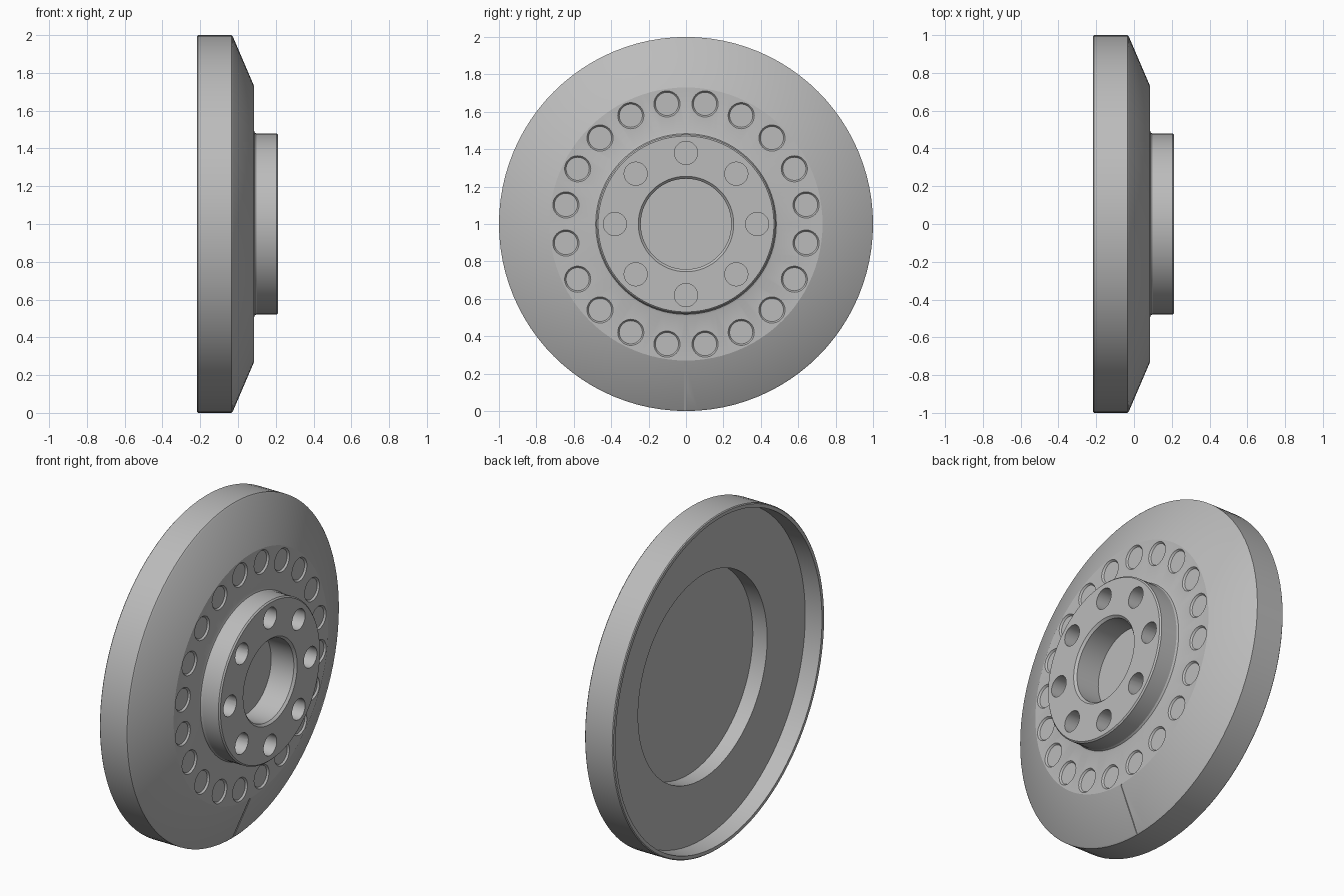
import bpy, bmesh, math
from mathutils import Matrix, Vector

cube = bpy.data.objects.get("Cube")
if cube:
    bpy.data.objects.remove(cube, do_unlink=True)

CENTRE = Vector((0, 0, 1))
metal = bpy.data.materials.new("grey metal")
metal.use_nodes = True
grey = (0.5, 0.5, 0.5, 1)
metal.diffuse_color = grey
metal.node_tree.nodes["Principled BSDF"].inputs["Base Color"].default_value = grey


def make_object(name, bm):
    bmesh.ops.recalc_face_normals(bm, faces=bm.faces)
    mesh = bpy.data.meshes.new(name)
    bm.to_mesh(mesh)
    bm.free()
    mesh.materials.append(metal)
    obj = bpy.data.objects.new(name, mesh)
    bpy.context.collection.objects.link(obj)
    return obj


def lathe(name, profile, steps=96):
    """Spin (x, radius) points around the x axis through the disc centre."""
    bm = bmesh.new()
    verts = [bm.verts.new(CENTRE + Vector((x, 0, r))) for x, r in profile]
    edges = [bm.edges.new(pair) for pair in zip(verts, verts[1:])]
    bmesh.ops.spin(bm, geom=verts + edges, cent=CENTRE, axis=(1, 0, 0),
                   angle=math.tau, steps=steps)
    bmesh.ops.remove_doubles(bm, verts=bm.verts, dist=1e-4)
    return make_object(name, bm)


def add_pegs(bm, count, ring, start, x_in, x_out, r_in, r_out, sides):
    """Ring of cylinders or cones along x, used to cut holes."""
    for i in range(count):
        a = start + i * math.tau / count
        pos = CENTRE + Vector(((x_in + x_out) / 2, ring * math.sin(a), ring * math.cos(a)))
        bmesh.ops.create_cone(bm, cap_ends=True, segments=sides, radius1=r_in,
                              radius2=r_out, depth=x_out - x_in,
                              matrix=Matrix.Translation(pos) @ Matrix.Rotation(math.pi / 2, 4, 'Y'))


# Dished disc with hub, front bore and stepped back recess
disc = lathe("hub_disc", [
    (0.05, 0), (0.05, 0.242), (0.2, 0.242), (0.213, 0.255),
    (0.213, 0.47), (0.205, 0.478), (0.1, 0.478), (0.089, 0.483), (0.085, 0.495),
    (0.085, 0.73), (0.08, 0.742), (-0.027, 0.992), (-0.034, 1),
    (-0.212, 1), (-0.217, 0.995), (-0.217, 0.975),
    (-0.11, 0.97), (-0.11, 0.61), (-0.015, 0.61), (-0.015, 0)])

# Bolt holes, shallow ring of dimples and the radial groove
bm = bmesh.new()
add_pegs(bm, 8, 0.38, 0, 0.05, 0.25, 0.062, 0.062, 32)
add_pegs(bm, 20, 0.65, math.pi / 20, 0.075, 0.095, 0.062, 0.078, 32)
slope = math.atan2(0.112, 0.258)
bmesh.ops.create_cube(bm, size=1, matrix=(
    Matrix.Translation((0.03, -0.006, 0.133)) @ Matrix.Rotation(slope, 4, 'Y')
    @ Matrix.Diagonal((0.016, 0.012, 0.29, 1))))
cutter = make_object("hole_cutter", bm)
cutter.hide_render = True
cutter.hide_viewport = True

cut = disc.modifiers.new("holes", 'BOOLEAN')
cut.operation = 'DIFFERENCE'
cut.solver = 'EXACT'
cut.object = cutter

# Bake the cuts, then smooth the round walls
bpy.ops.object.select_all(action='DESELECT')
disc.select_set(True)
bpy.context.view_layer.objects.active = disc
bpy.ops.object.modifier_apply(modifier=cut.name)
bpy.data.objects.remove(cutter, do_unlink=True)
bpy.ops.object.shade_smooth_by_angle(angle=math.radians(20))
